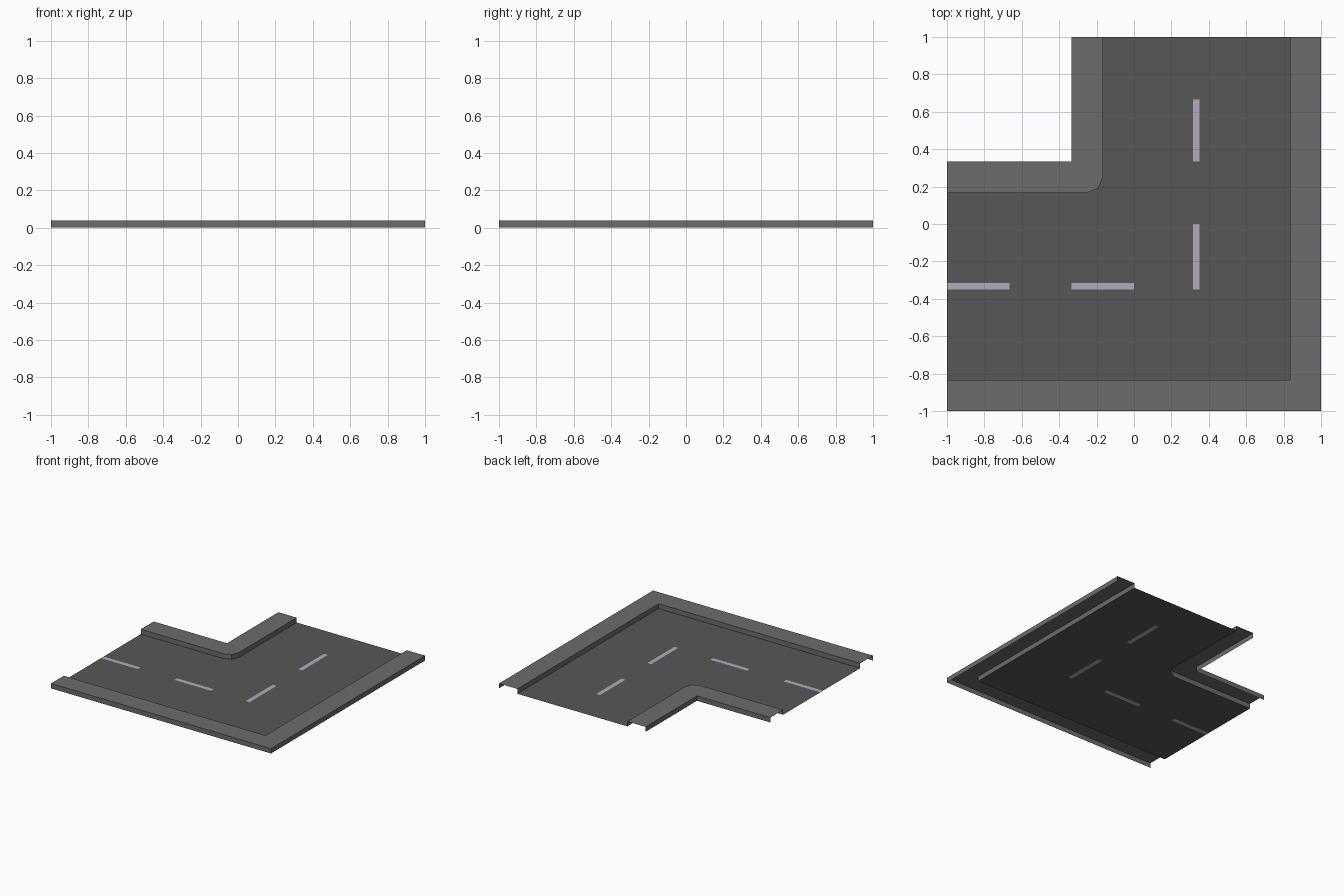
import bpy, bmesh
from math import sin, cos, radians
from mathutils import Vector

if "Cube" in bpy.data.objects:
    bpy.data.objects.remove(bpy.data.objects["Cube"])

H = 0.04           # kerb height
T, S = 1 / 3, 1 / 6  # tile thirds and pavement width


def material(name, colour):
    m = bpy.data.materials.new(name)
    m.diffuse_color = (*colour, 1)
    m.use_nodes = True
    m.node_tree.nodes["Principled BSDF"].inputs["Base Color"].default_value = m.diffuse_color
    return m


asphalt = material("asphalt", (0.095, 0.095, 0.095))
paving = material("paving", (0.15, 0.15, 0.15))
paint = material("paint", (0.45, 0.41, 0.50))


def finish(bm, name, mats):
    # consistent normals, with the horizontal face pointing up
    bmesh.ops.recalc_face_normals(bm, faces=bm.faces)
    bm.normal_update()
    if max((f.normal.z for f in bm.faces), key=abs) < 0:
        bmesh.ops.reverse_faces(bm, faces=bm.faces)
    me = bpy.data.meshes.new(name)
    bm.to_mesh(me)
    bm.free()
    for m in mats:
        me.materials.append(m)
    bpy.context.collection.objects.link(bpy.data.objects.new(name, me))


def pavement(name, outer, inner):
    """Hollow raised strip: flat top plus a wall down each long side."""
    bm = bmesh.new()
    sides = []
    for path in (outer, inner):
        top = [bm.verts.new((x, y, H)) for x, y in path]
        low = [bm.verts.new((x, y, 0)) for x, y in path]
        for i in range(len(path) - 1):
            bm.faces.new((top[i], top[i + 1], low[i + 1], low[i]))
        sides.append(top)
    bm.faces.new(sides[0] + sides[1][::-1])
    finish(bm, name, [paving])


# Rounded inner kerb line
r = S / 2
cx, cy = -S - r, S + r
arc = [(cx + r * cos(radians(a)), cy + r * sin(radians(a))) for a in (-90, -45, 0)]
inner_kerb = [(-1, S)] + arc + [(-S, 1)]
outer_kerb = [(-1, S - 1), (1 - S, S - 1), (1 - S, 1)]

# Pavements on both sides of the bend
pavement("outer_pavement", [(-1, -1), (1, -1), (1, 1)], outer_kerb)
pavement("inner_pavement", [(-1, T), (-T, T), (-T, 1)], inner_kerb)

# Road surface, with lane dashes cut into the same plane
w = 0.0175
dashes = [(-1, -2 * T, -T - w, -T + w), (-T, 0, -T - w, -T + w),
          (T - w, T + w, -T - w, 0), (T - w, T + w, T, 2 * T)]
bm = bmesh.new()
bm.faces.new([bm.verts.new((x, y, 0)) for x, y in outer_kerb + inner_kerb[::-1]])
bmesh.ops.triangulate(bm, faces=bm.faces[:])
for x0, x1, y0, y1 in dashes:
    for co, no in (((x0, 0, 0), (1, 0, 0)), ((x1, 0, 0), (1, 0, 0)),
                   ((0, y0, 0), (0, 1, 0)), ((0, y1, 0), (0, 1, 0))):
        bmesh.ops.bisect_plane(bm, geom=bm.verts[:] + bm.edges[:] + bm.faces[:],
                               plane_co=Vector(co), plane_no=Vector(no), dist=1e-5)
for f in bm.faces:
    c = f.calc_center_median()
    f.material_index = int(any(x0 < c.x < x1 and y0 < c.y < y1
                               for x0, x1, y0, y1 in dashes))
finish(bm, "road_surface", [asphalt, paint])
